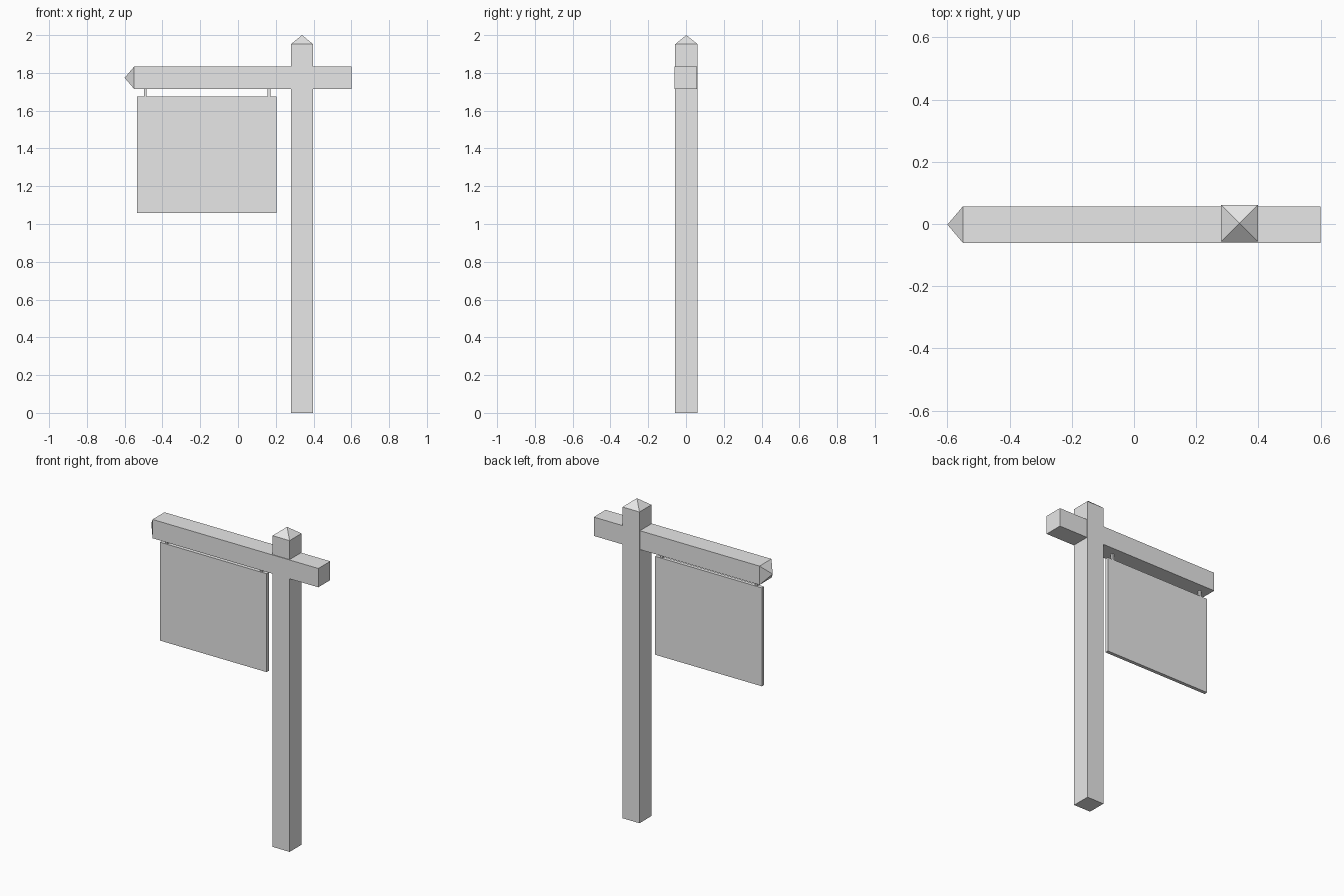
import bpy
import bmesh
from mathutils import Vector

cube = bpy.data.objects.get("Cube")
if cube:
    bpy.data.objects.remove(cube, do_unlink=True)

grey = bpy.data.materials.new("plain grey")
grey.use_nodes = True
grey.diffuse_color = (0.8, 0.8, 0.8, 1)
grey.node_tree.nodes["Principled BSDF"].inputs["Base Color"].default_value = grey.diffuse_color


def box(name, low, high, point=None):
    """Box between two corners; point=(direction, length) adds a pyramid tip."""
    low, high = Vector(low), Vector(high)
    bm = bmesh.new()
    bmesh.ops.create_cube(bm, size=1)
    bmesh.ops.scale(bm, vec=high - low, verts=bm.verts)
    bmesh.ops.translate(bm, vec=(low + high) / 2, verts=bm.verts)
    if point:
        bm.normal_update()
        direction, length = Vector(point[0]), point[1]
        end = max(bm.faces, key=lambda f: f.normal.dot(direction))
        tip = end.calc_center_median() + direction * length
        bmesh.ops.poke(bm, faces=[end])["verts"][0].co = tip
    bmesh.ops.recalc_face_normals(bm, faces=bm.faces)
    mesh = bpy.data.meshes.new(name)
    bm.to_mesh(mesh)
    bm.free()
    mesh.materials.append(grey)
    obj = bpy.data.objects.new(name, mesh)
    bpy.context.collection.objects.link(obj)
    return obj


# Upright post with a pointed cap
box("post", (0.28, -0.057, 0), (0.398, 0.061, 1.952), ((0, 0, 1), 0.048))

# Crossbeam with a pointed end, set slightly forward of the post
box("crossbeam", (-0.55, -0.061, 1.715), (0.6, 0.057, 1.833), ((-1, 0, 0), 0.05))

# Hanging board
box("sign_board", (-0.535, -0.01, 1.058), (0.205, 0.012, 1.675))

# Short hangers between beam and board
for side, x in (("right", -0.491), ("left", 0.164)):
    box(side + "_hanger", (x - 0.007, -0.006, 1.67), (x + 0.007, 0.008, 1.72))
